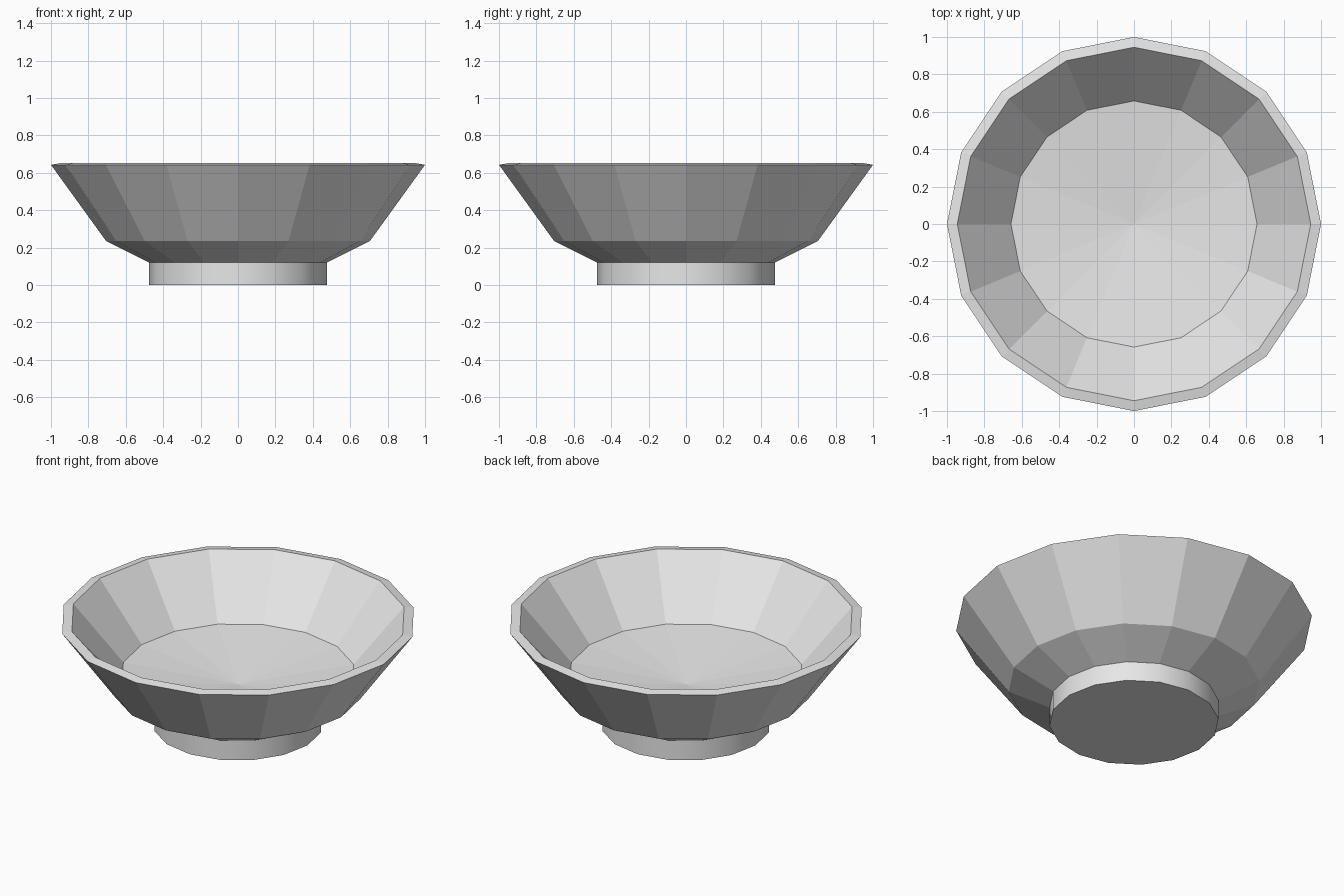
import bpy, bmesh, math

if "Cube" in bpy.data.objects:
    bpy.data.objects.remove(bpy.data.objects["Cube"])

SIDES = 16

clay = bpy.data.materials.new("pale grey")
clay.diffuse_color = (0.8, 0.8, 0.8, 1)
clay.use_nodes = True
clay.node_tree.nodes["Principled BSDF"].inputs["Base Color"].default_value = clay.diffuse_color


def lathe(name, profile, smooth_sides=False):
    """Revolve (radius, z) points around z; radius 0 becomes a single pole."""
    bm = bmesh.new()
    rings = []
    for r, z in profile:
        if r == 0:
            rings.append([bm.verts.new((0, 0, z))] * SIDES)
        else:
            rings.append([bm.verts.new((r * math.cos(math.tau * i / SIDES),
                                        r * math.sin(math.tau * i / SIDES), z))
                          for i in range(SIDES)])
    for a, b in zip(rings, rings[1:]):
        for i in range(SIDES):
            j = (i + 1) % SIDES
            corners = list(dict.fromkeys((a[i], a[j], b[j], b[i])))
            bm.faces.new(corners)
    bmesh.ops.recalc_face_normals(bm, faces=bm.faces)
    # smooth only the upright faces, with a sharp edge to the flat ones
    for f in bm.faces:
        f.smooth = smooth_sides and abs(f.normal.z) < 0.5
    for e in bm.edges:
        if len(e.link_faces) == 2 and e.calc_face_angle() > 0.7:
            e.smooth = False
    me = bpy.data.meshes.new(name)
    bm.to_mesh(me)
    bm.free()
    me.materials.append(clay)
    ob = bpy.data.objects.new(name, me)
    bpy.context.collection.objects.link(ob)
    return ob


# Faceted bowl: underside, outer wall, sloped rim, inner wall, dished floor
lathe("bowl", [(0, 0.12), (0.475, 0.12), (0.705, 0.235), (1.0, 0.643),
               (0.945, 0.653), (0.658, 0.32), (0, 0.25)])

# Round foot with smooth sides
lathe("foot", [(0, 0), (0.475, 0), (0.475, 0.12)], smooth_sides=True)
